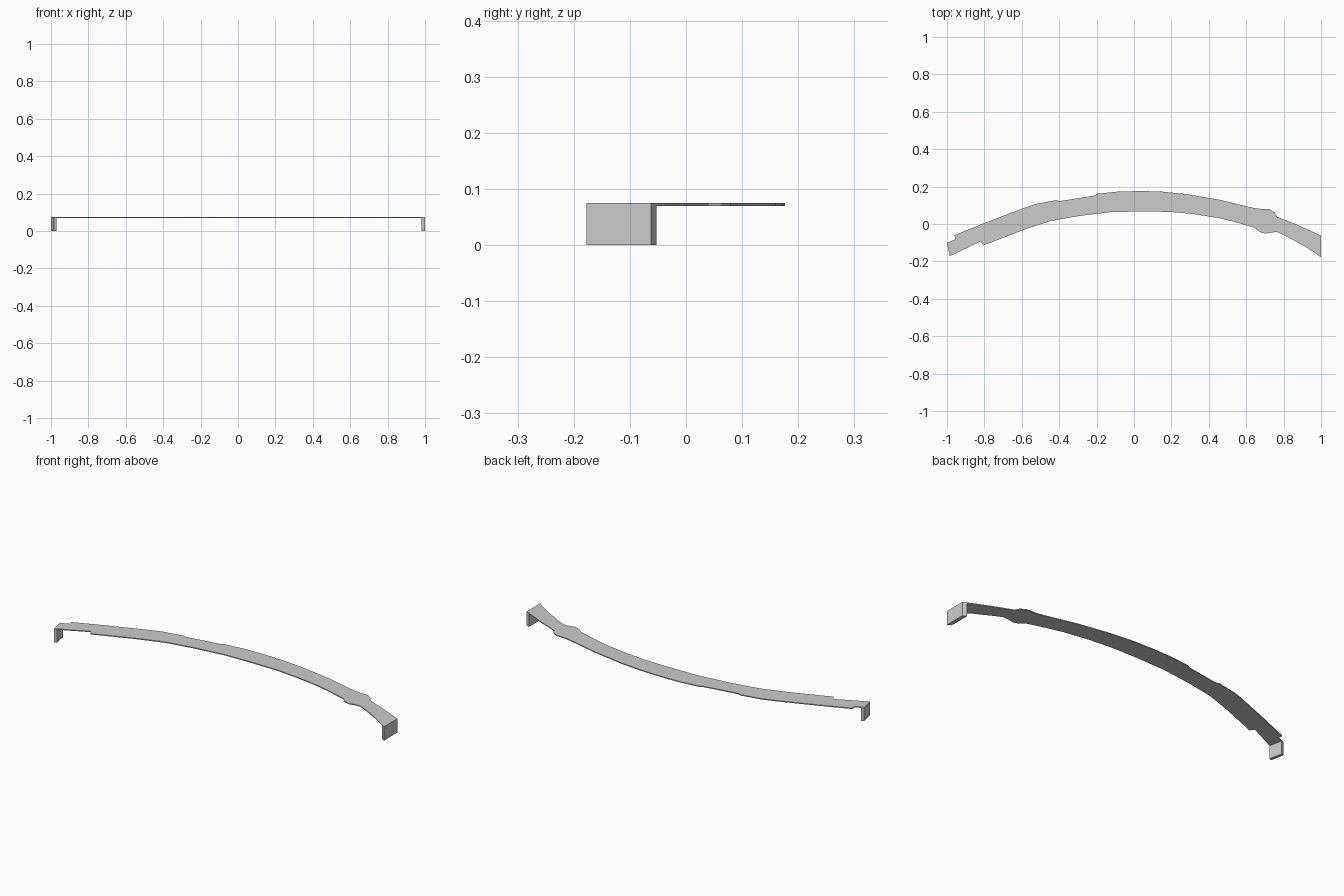
import bpy, bmesh

TOP = 0.075


def slab(name, outline, z0, z1):
    """Extrude a plan outline from z0 to z1."""
    bm = bmesh.new()
    face = bm.faces.new([bm.verts.new((x, y, z0)) for x, y in outline])
    res = bmesh.ops.extrude_face_region(bm, geom=[face])
    for v in res["geom"]:
        if isinstance(v, bmesh.types.BMVert):
            v.co.z = z1
    bmesh.ops.recalc_face_normals(bm, faces=bm.faces)
    caps = [f for f in bm.faces if len(f.verts) > 4]
    bmesh.ops.triangulate(bm, faces=caps)
    mesh = bpy.data.meshes.new(name)
    bm.to_mesh(mesh)
    bm.free()
    obj = bpy.data.objects.new(name, mesh)
    bpy.context.collection.objects.link(obj)
    return obj


# Rear edge of the curved strip, left to right, with steps and bump
rear = [(-1, -0.10), (-0.955, -0.082), (-0.96, -0.06), (-0.80, 0.005),
        (-0.60, 0.082), (-0.53, 0.106), (-0.415, 0.128), (-0.40, 0.122),
        (-0.21, 0.152), (-0.20, 0.161), (-0.08, 0.174), (0.05, 0.176),
        (0.15, 0.173), (0.28, 0.160), (0.46, 0.129), (0.60, 0.095),
        (0.66, 0.082), (0.725, 0.079), (0.752, 0.062), (0.765, 0.039),
        (0.87, -0.003), (1, -0.062)]
# Front edge, right to left
front = [(1, -0.175), (0.90, -0.112), (0.80, -0.059), (0.765, -0.043),
         (0.735, -0.045), (0.70, -0.052), (0.67, -0.042), (0.645, -0.02),
         (0.55, 0.008), (0.457, 0.031), (0.32, 0.053), (0.19, 0.065),
         (0.03, 0.067), (-0.13, 0.063), (-0.30, 0.042), (-0.45, 0.015),
         (-0.60, -0.035), (-0.805, -0.115), (-0.82, -0.093), (-0.985, -0.172)]
slab("curved_strip", rear + front, 0.07, TOP)

# Downward end tabs
slab("right_tab", [(1, -0.177), (1, -0.062), (0.98, -0.053), (0.98, -0.164)], 0, TOP)
slab("left_tab", [(-1, -0.10), (-0.985, -0.172), (-0.97, -0.165), (-0.985, -0.094)], 0, TOP)
